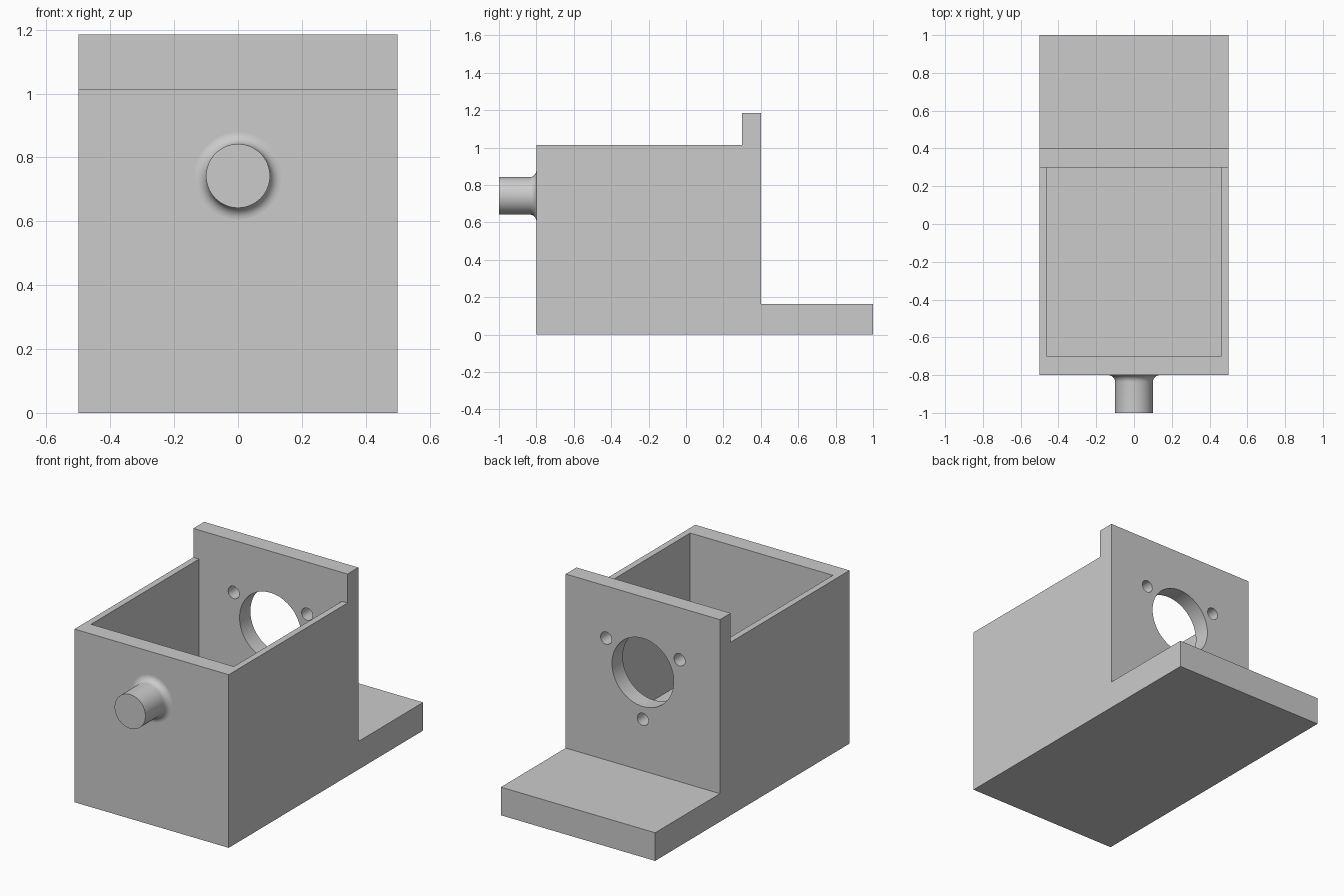
import bpy
import bmesh
from math import sin, cos, pi, radians
from mathutils import Matrix, Vector

cube = bpy.data.objects.get("Cube")
if cube:
    bpy.data.objects.remove(cube, do_unlink=True)

# Main dimensions
HALF_W, FRONT, BACK = 0.5, -0.8, 1.0
WALL_IN, WALL_OUT = 0.3, 0.4
FLOOR, RIM, TOP = 0.165, 1.015, 1.185
AXIS_Z = 0.742

grey = bpy.data.materials.new("plain_grey")
grey.use_nodes = True
colour = (0.6, 0.6, 0.6, 1)
grey.diffuse_color = colour
grey.node_tree.nodes["Principled BSDF"].inputs["Base Color"].default_value = colour


def make_object(name, bm):
    bmesh.ops.recalc_face_normals(bm, faces=bm.faces[:])
    mesh = bpy.data.meshes.new(name)
    bm.to_mesh(mesh)
    bm.free()
    mesh.materials.append(grey)
    obj = bpy.data.objects.new(name, mesh)
    bpy.context.collection.objects.link(obj)
    return obj


def activate(obj):
    bpy.ops.object.select_all(action='DESELECT')
    obj.select_set(True)
    bpy.context.view_layer.objects.active = obj


def cut(target, cutter):
    cutter.hide_render = True
    mod = target.modifiers.new("cut", 'BOOLEAN')
    mod.operation = 'DIFFERENCE'
    mod.solver = 'EXACT'
    mod.object = cutter
    activate(target)
    bpy.ops.object.modifier_apply(modifier=mod.name)
    bpy.data.objects.remove(cutter, do_unlink=True)


# Housing: side profile extruded across the width
bm = bmesh.new()
profile = [(FRONT, 0), (BACK, 0), (BACK, FLOOR), (WALL_OUT, FLOOR),
           (WALL_OUT, TOP), (WALL_IN, TOP), (WALL_IN, RIM), (FRONT, RIM)]
side = bm.faces.new([bm.verts.new((-HALF_W, y, z)) for y, z in profile])
moved = bmesh.ops.extrude_face_region(bm, geom=[side])["geom"]
bmesh.ops.translate(bm, vec=(2 * HALF_W, 0, 0),
                    verts=[v for v in moved if isinstance(v, bmesh.types.BMVert)])
housing = make_object("housing", bm)

# Open-topped cavity
bm = bmesh.new()
low, high = Vector((-0.463, -0.7, FLOOR)), Vector((0.463, WALL_IN, 1.3))
bmesh.ops.create_cube(bm, size=1, matrix=Matrix.Translation((low + high) / 2)
                      @ Matrix.Diagonal((*(high - low), 1)))
cut(housing, make_object("cavity_cutter", bm))

# Large bore and three bolt holes through the back wall
bm = bmesh.new()
holes = [(0, 0, 0.2, 64)]
for angle in (30, 150, 270):
    a = radians(angle)
    holes.append((0.275 * cos(a), 0.275 * sin(a), 0.036, 32))
for x, z, radius, sides in holes:
    place = Matrix.Translation((x, 0.35, AXIS_Z + z)) @ Matrix.Rotation(pi / 2, 4, 'X')
    bmesh.ops.create_cone(bm, cap_ends=True, segments=sides, radius1=radius,
                          radius2=radius, depth=0.2, matrix=place)
cut(housing, make_object("hole_cutter", bm))

# Front peg: lathed shaft with a fillet at its root
FILLET, SHAFT = 0.036, 0.1
points = [(0, -1), (SHAFT, -1)]
for i in range(9):
    a = pi / 2 * i / 8
    points.append((SHAFT + FILLET * (1 - cos(a)), FRONT - FILLET * (1 - sin(a))))
bm = bmesh.new()
verts = [bm.verts.new((r, y, AXIS_Z)) for r, y in points]
edges = [bm.edges.new(pair) for pair in zip(verts, verts[1:])]
bmesh.ops.spin(bm, geom=verts + edges, cent=(0, 0, AXIS_Z), axis=(0, 1, 0),
               angle=2 * pi, steps=64, use_duplicate=False)
bmesh.ops.remove_doubles(bm, verts=bm.verts[:], dist=0.0001)
# Orient the open shell so its tip faces forward
bmesh.ops.recalc_face_normals(bm, faces=bm.faces[:])
tip = min(bm.faces, key=lambda f: f.calc_center_median().y)
flip = tip.normal.y > 0
peg = make_object("front_peg", bm)
if flip:
    peg.data.flip_normals()

for obj in (housing, peg):
    activate(obj)
    bpy.ops.object.shade_smooth_by_angle(angle=radians(35))
